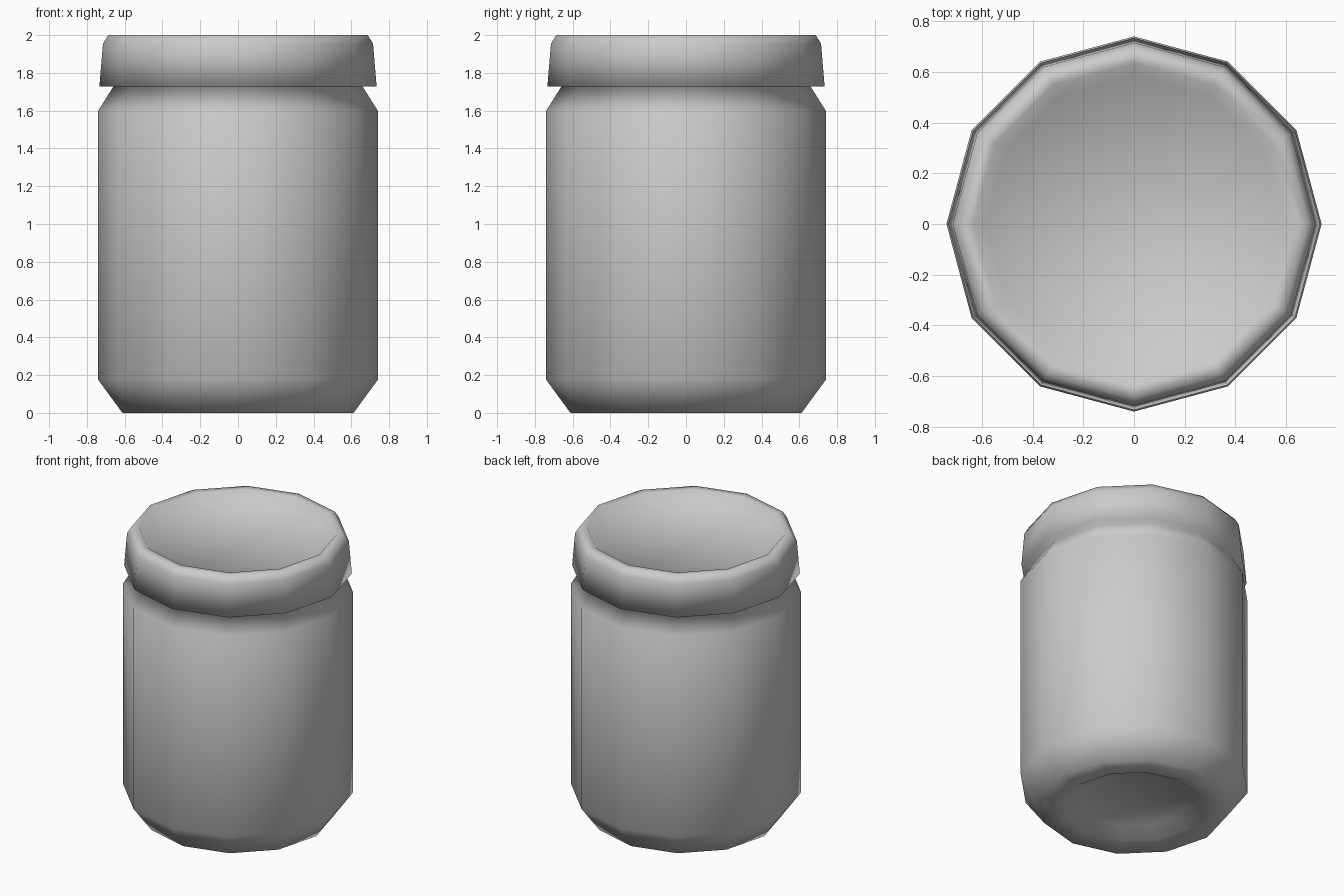
import bpy
import bmesh
from math import cos, sin, tau

SIDES = 12

cube = bpy.data.objects.get("Cube")
if cube:
    bpy.data.objects.remove(cube, do_unlink=True)

grey = bpy.data.materials.new("plain grey")
grey.use_nodes = True
colour = (0.6, 0.6, 0.6, 1)
grey.diffuse_color = colour
grey.node_tree.nodes["Principled BSDF"].inputs["Base Color"].default_value = colour

# Radius and height, from the recessed base up to the recessed lid top
base = [(0.36, 0.06), (0.45, 0), (0.612, 0)]
body = [(0.74, 0.175), (0.74, 1.6), (0.66, 1.727)]
lid = [(0.734, 1.727), (0.715, 1.955), (0.687, 2), (0.635, 2), (0.585, 1.945)]


def lathe(name, profile, material):
    """Turn a profile around z and close both ends with a flat face."""
    bm = bmesh.new()
    rings = []
    for radius, height in profile:
        angles = [tau * i / SIDES for i in range(SIDES)]
        rings.append([bm.verts.new((radius * cos(a), radius * sin(a), height))
                      for a in angles])
    for low, high in zip(rings, rings[1:]):
        for i in range(SIDES):
            j = (i + 1) % SIDES
            bm.faces.new((low[i], low[j], high[j], high[i]))
    bm.faces.new(reversed(rings[0]))
    bm.faces.new(rings[-1])
    for face in bm.faces:
        face.smooth = True
    mesh = bpy.data.meshes.new(name)
    bm.to_mesh(mesh)
    bm.free()
    mesh.materials.append(material)
    obj = bpy.data.objects.new(name, mesh)
    bpy.context.collection.objects.link(obj)
    return obj


# Jar and lid share one smooth surface
lathe("jar_with_lid", base + body + lid, grey)
